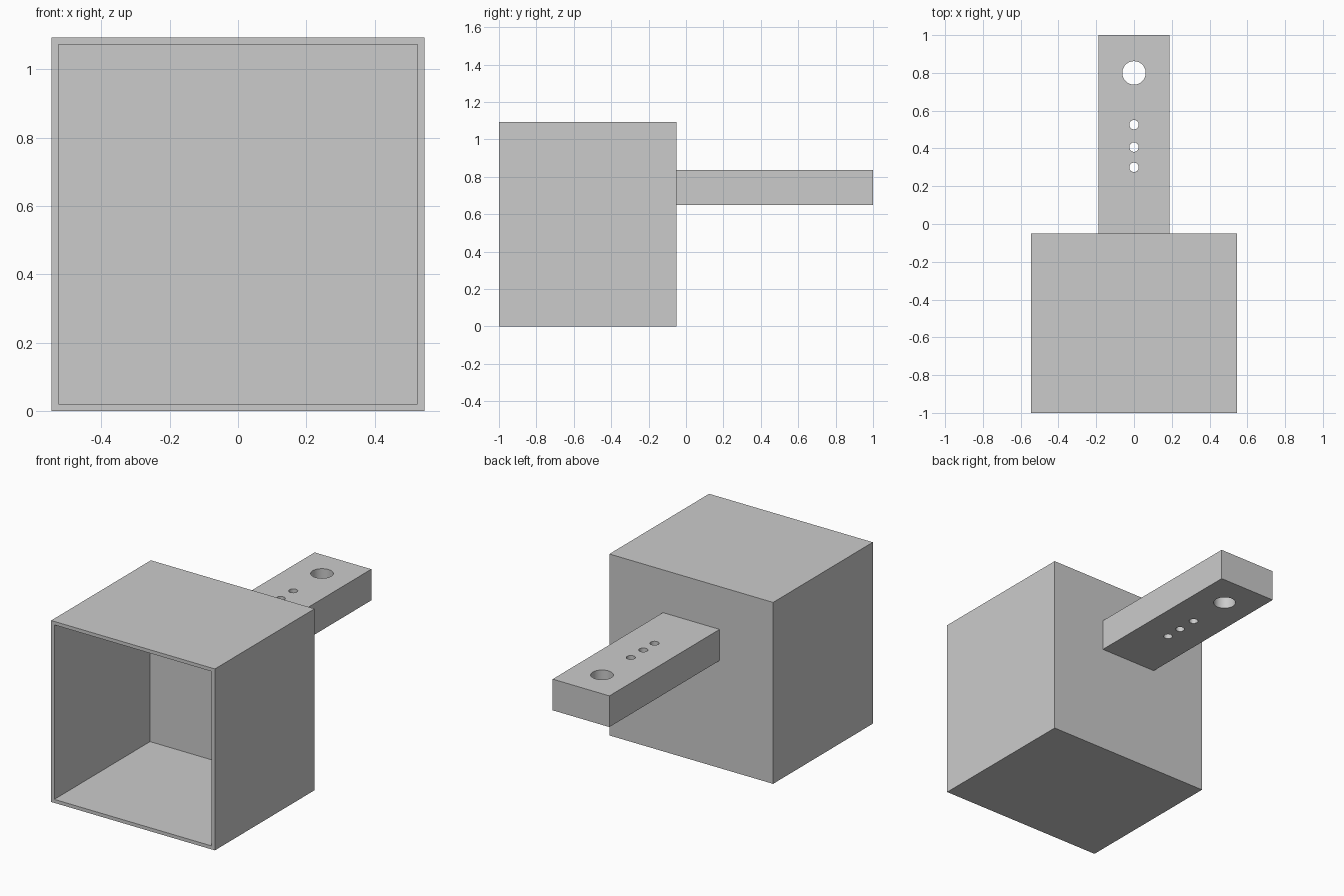
import bpy
import bmesh

if "Cube" in bpy.data.objects:
    bpy.data.objects.remove(bpy.data.objects["Cube"])


def make_object(name, bm):
    mesh = bpy.data.meshes.new(name)
    bmesh.ops.recalc_face_normals(bm, faces=bm.faces)
    bm.to_mesh(mesh)
    bm.free()
    obj = bpy.data.objects.new(name, mesh)
    bpy.context.collection.objects.link(obj)
    return obj


def block(lo, hi):
    bm = bmesh.new()
    bmesh.ops.create_cube(bm, size=1)
    for v in bm.verts:
        v.co = [(a + b) / 2 + c * (b - a) for a, b, c in zip(lo, hi, v.co)]
    return bm


# Open-fronted box: inset the front face, then push it back
bm = block((-0.546, -1.0, 0.0), (0.546, -0.05, 1.094))
bm.normal_update()
front = min(bm.faces, key=lambda f: f.calc_center_median().y)
bmesh.ops.inset_region(bm, faces=[front], thickness=0.021, use_even_offset=True)
for v in bmesh.ops.extrude_discrete_faces(bm, faces=[front])["faces"][0].verts:
    v.co.y = -0.088
make_object("open_box", bm)

# Mounting arm on the back
arm = make_object("mounting_arm", block((-0.189, -0.05, 0.648), (0.189, 1.0, 0.836)))

# Drill one large and three small holes through the arm
bm = bmesh.new()
for y, radius in ((0.80, 0.062), (0.526, 0.025), (0.407, 0.025), (0.30, 0.025)):
    ring = bmesh.ops.create_cone(bm, cap_ends=True, segments=48, radius1=radius,
                                 radius2=radius, depth=0.5)["verts"]
    bmesh.ops.translate(bm, verts=ring, vec=(0, y, 0.742))
drill = make_object("hole_cutter", bm)
drill.hide_render = True
drill.hide_set(True)
cut = arm.modifiers.new("holes", "BOOLEAN")
cut.operation = "DIFFERENCE"
cut.solver = "EXACT"
cut.object = drill

# Apply the cut, remove the cutter, and smooth the hole walls
bpy.context.view_layer.objects.active = arm
arm.select_set(True)
bpy.ops.object.modifier_apply(modifier=cut.name)
bpy.data.objects.remove(drill)
bpy.ops.object.shade_smooth_by_angle()
